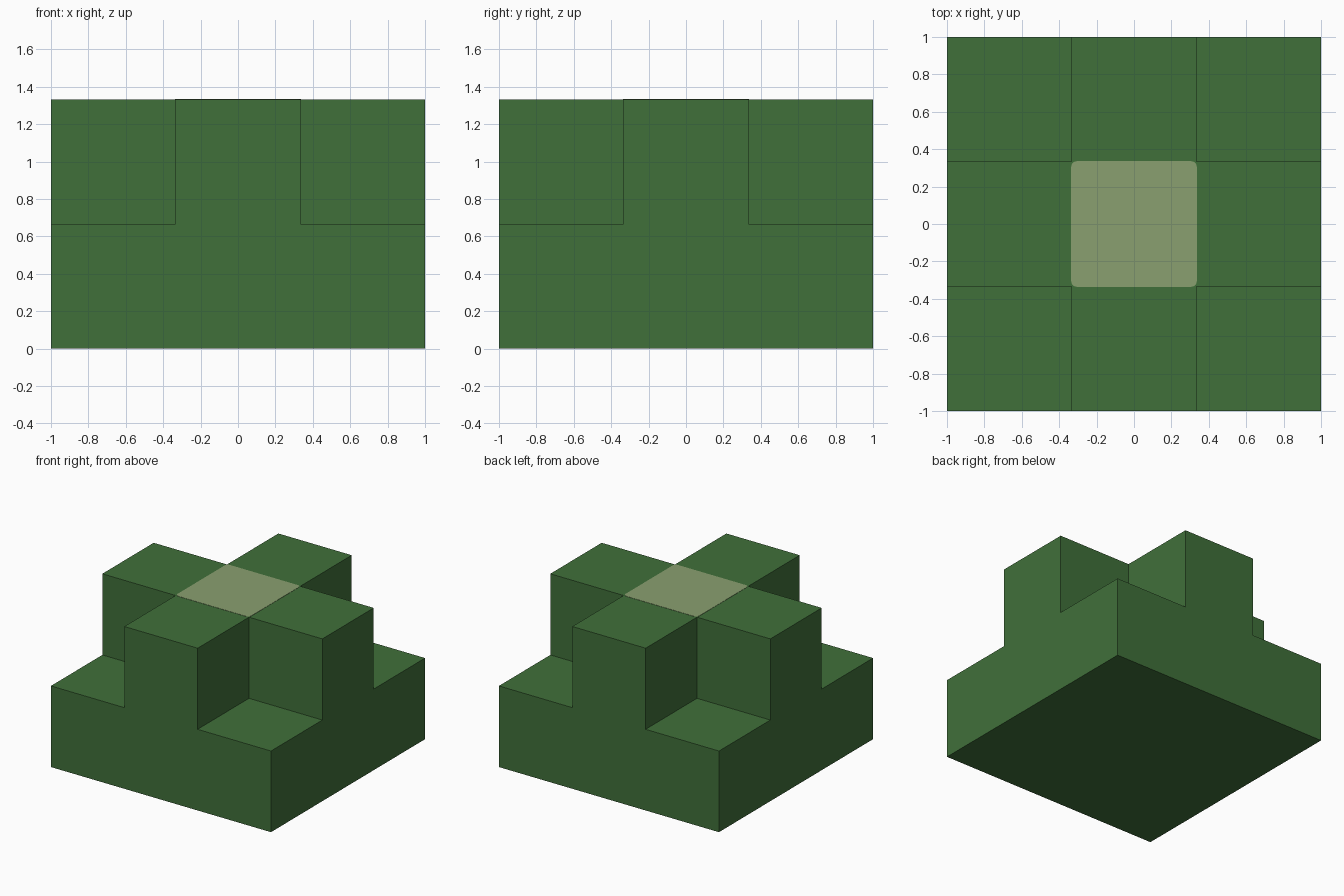
import bpy, bmesh
from mathutils import Vector

if "Cube" in bpy.data.objects:
    bpy.data.objects.remove(bpy.data.objects["Cube"])

CELL = 2 / 3          # the model is a 3 x 3 x 2 arrangement of equal cells


def material(name, rgb):
    m = bpy.data.materials.new(name)
    m.diffuse_color = (*rgb, 1)
    m.use_nodes = True
    m.node_tree.nodes["Principled BSDF"].inputs["Base Color"].default_value = m.diffuse_color
    return m


def finish(bm, name, mat):
    bmesh.ops.recalc_face_normals(bm, faces=bm.faces)
    me = bpy.data.meshes.new(name)
    bm.to_mesh(me)
    bm.free()
    me.materials.append(mat)
    ob = bpy.data.objects.new(name, me)
    bpy.context.collection.objects.link(ob)
    return ob


def raise_faces(bm, faces, height):
    new = bmesh.ops.extrude_face_region(bm, geom=faces)["geom"]
    bmesh.ops.delete(bm, geom=faces, context='FACES')
    bmesh.ops.translate(bm, vec=(0, 0, height),
                        verts=[v for v in new if isinstance(v, bmesh.types.BMVert)])
    return [f for f in new if isinstance(f, bmesh.types.BMFace)]


green = material("leaf green", (0.051, 0.162, 0.042))
pale = material("pale green", (0.254, 0.352, 0.162))

# Square base with a plus-shaped upper tier raised from its top
bm = bmesh.new()
bmesh.ops.create_grid(bm, x_segments=3, y_segments=3, size=1)
floor = bmesh.ops.duplicate(bm, geom=bm.faces[:])["geom"]
top = raise_faces(bm, [f for f in bm.faces if f not in floor], CELL)
plus = [f for f in top
        if min(abs(f.calc_center_median().x), abs(f.calc_center_median().y)) < 0.1]
raise_faces(bm, plus, CELL)
bmesh.ops.remove_doubles(bm, verts=bm.verts, dist=1e-4)
bmesh.ops.recalc_face_normals(bm, faces=bm.faces)
bmesh.ops.dissolve_limit(bm, angle_limit=0.01, verts=bm.verts, edges=bm.edges)
finish(bm, "stepped_cross_block", green)

# Pale patch with slightly rounded corners on the middle of the cross
bm = bmesh.new()
bmesh.ops.create_cube(bm, size=1)
bmesh.ops.scale(bm, vec=Vector((0.672, 0.672, 0.004)), verts=bm.verts)
upright = [e for e in bm.edges if abs(e.verts[0].co.z - e.verts[1].co.z) > 0.001]
bmesh.ops.bevel(bm, geom=upright, offset=0.03, segments=4, profile=0.5, affect='EDGES')
patch = finish(bm, "centre_patch", pale)
patch.location.z = 2 * CELL
